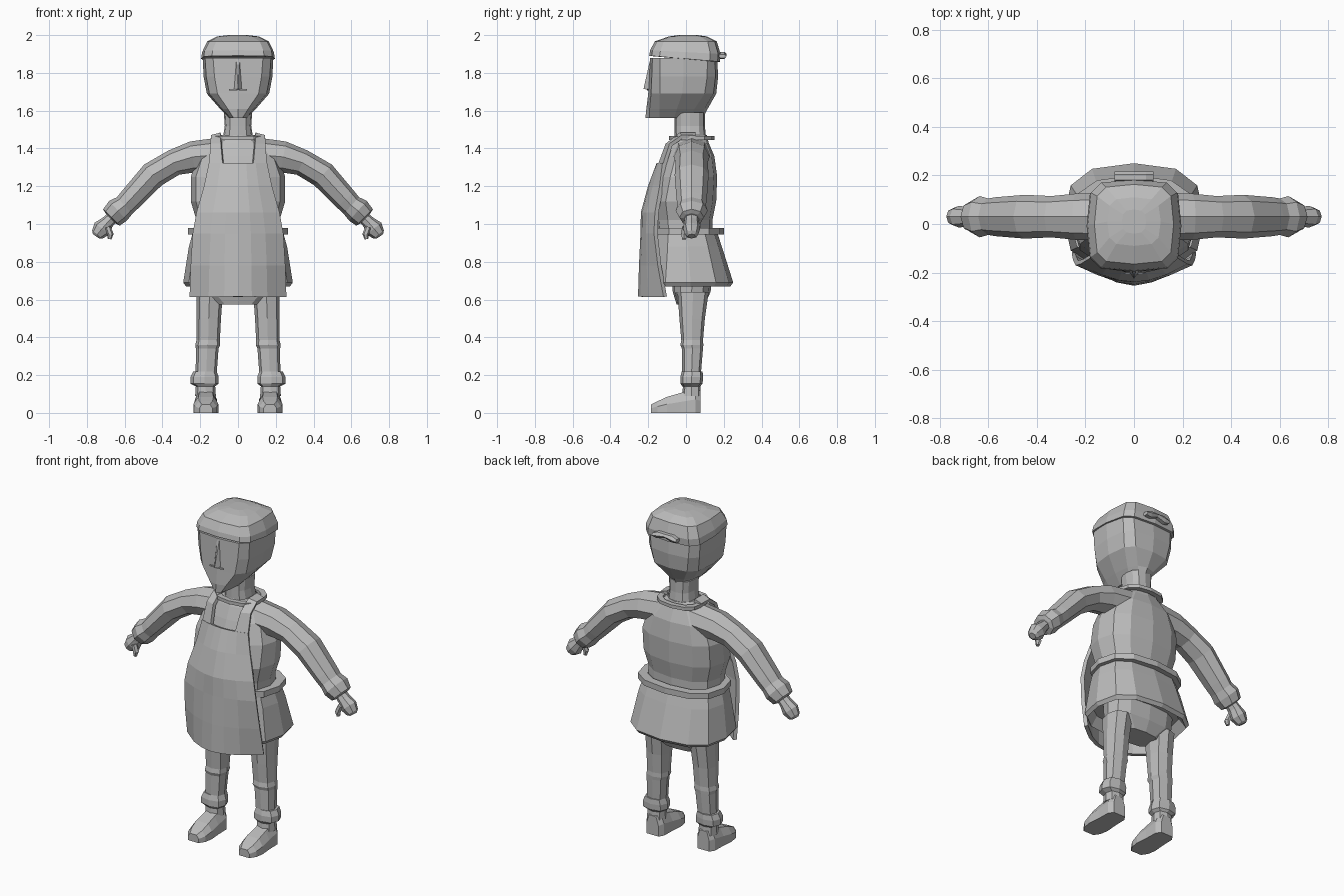
import bpy, bmesh, math
from mathutils import Vector

grey = bpy.data.materials.new("clay_grey")
grey.diffuse_color = (0.5, 0.5, 0.5, 1)


def make(name, verts, faces, mirror=False, thick=0):
    me = bpy.data.meshes.new(name)
    me.from_pydata(verts, [], faces)
    me.materials.append(grey)
    bm = bmesh.new()
    bm.from_mesh(me)
    bmesh.ops.recalc_face_normals(bm, faces=bm.faces)
    bm.to_mesh(me)
    bm.free()
    ob = bpy.data.objects.new(name, me)
    bpy.context.collection.objects.link(ob)
    if thick:
        m = ob.modifiers.new("thickness", 'SOLIDIFY')
        m.thickness, m.offset = thick, 0
    if mirror:
        ob.modifiers.new("mirror", 'MIRROR')
    return ob


def loft(name, rings, mirror=False, caps=True, closed=False):
    n, verts = len(rings[0]), [p for r in rings for p in r]
    k = len(rings)
    faces = [(i % k * n + j, i % k * n + (j + 1) % n,
              (i + 1) % k * n + (j + 1) % n, (i + 1) % k * n + j)
             for i in range(k if closed else k - 1) for j in range(n)]
    if caps and not closed:
        faces += [tuple(range(n)), tuple(range((k - 1) * n, k * n))]
    return make(name, verts, faces, mirror)


def ring(z, hw, yf, yb, p=0.75, n=12, cx=0, tilt=0):
    # rounded-rectangle section; tilt raises the front edge
    out = []
    for i in range(n):
        a = 2 * math.pi * i / n
        c, s = math.cos(a), math.sin(a)
        x = math.copysign(abs(c) ** p, c) * hw
        t = math.copysign(abs(s) ** p, s)
        out.append((cx + x, (yf + yb) / 2 + t * (yb - yf) / 2, z - t * tilt))
    return out


def tube(name, path, n=8):
    # path entries: x, y, z, radius in the xz plane, radius along y
    rings = []
    for i, (x, y, z, r, ry) in enumerate(path):
        a, b = path[max(i - 1, 0)], path[min(i + 1, len(path) - 1)]
        d = Vector((b[0] - a[0], 0, b[2] - a[2])).normalized()
        side = Vector((-d.z, 0, d.x))
        rings.append([Vector((x, y, z)) + side * r * math.cos(t) + Vector((0, ry * math.sin(t), 0))
                      for t in (2 * math.pi * j / n for j in range(n))])
    return loft(name, rings, mirror=True)


# head, neck and cap
loft("head", [ring(*r) for r in (
    (1.56, .045, -.215, .09, 1), (1.61, .095, -.21, .115, .8), (1.69, .165, -.20, .16, .6),
    (1.78, .182, -.195, .17, .55), (1.88, .187, -.19, .165, .5))])
loft("neck", [ring(1.42, .085, -.06, .11), ring(1.52, .07, -.06, .10), ring(1.59, .075, -.06, .10)])
loft("cap", [ring(1.873, .175, -.175, .16, .5, tilt=.015), ring(1.875, .195, -.195, .18, .5, tilt=.016),
             ring(1.91, .19, -.19, .183, .5, tilt=.01),
             ring(1.967, .163, -.165, .163, .5), ring(1.993, .11, -.09, .11, .6), ring(2, .05, -.04, .06)])
# nose wedge and mouth plate
make("nose", [(-.008, -.19, 1.87), (.008, -.19, 1.87), (-.025, -.19, 1.71), (.025, -.19, 1.71), (0, -.225, 1.715)],
     [(0, 2, 4), (0, 4, 1), (1, 4, 3), (2, 3, 4), (0, 1, 3, 2)])
loft("mouth", [ring(1.707, .047, -.207, -.199, n=6), ring(1.715, .047, -.207, -.199, n=6)])
# cap knot at the back
for s in (-1, 1):
    loft("cap_bow", [[(s * x, .193 + .022 * math.cos(a), 1.9 - abs(x) * .15 + h * math.sin(a))
                      for a in (i * math.pi / 3 for i in range(6))]
                     for x, h in ((0, .012), (.05, .022), (.08, .012))])

# shirt body and collar
loft("shirt", [ring(*r) for r in (
    (.93, .22, -.15, .14, .8), (1.02, .22, -.16, .14, .8), (1.12, .25, -.18, .16, .8),
    (1.25, .25, -.15, .165, .8), (1.36, .21, -.11, .15, .8), (1.43, .14, -.08, .12, .8),
    (1.47, .09, -.06, .11, 1))])


def band(name, z0, z1, hw, yf, yb, t, p=.8):
    return loft(name, [ring(z, hw - i, yf + i, yb - i, p)
                       for z, i in ((z0, 0), (z1, 0), (z1, t), (z0, t))], closed=True)


band("apron_neck_loop", 1.445, 1.465, .14, -.09, .15, .03)
band("apron_waist_tie", .945, .98, .265, -.17, .20, .05)
# tunic skirt, hollow underneath, and hips
loft("skirt", [ring(*r) for r in (
    (.97, .235, -.16, .16, .75), (.88, .26, -.17, .19, .75), (.69, .29, -.20, .25, .75),
    (.67, .275, -.19, .235, .75), (.73, .245, -.16, .19, .75))])
loft("hips", [ring(.8, .22, -.08, .15), ring(.64, .21, -.07, .13), ring(.575, .12, -.05, .10)])


# apron: half-width, centre depth and edge depth at each height
def curve_rows(rows, us):
    return [(w * u, yc + (ye - yc) * abs(u) ** 1.8, z) for z, w, yc, ye in rows for u in us]


def grid(cols, rows):
    return [(i * cols + j, i * cols + j + 1, (i + 1) * cols + j + 1, (i + 1) * cols + j)
            for i in range(rows - 1) for j in range(cols - 1)]


panel = [(.615, .25, -.243, -.11), (.78, .245, -.238, -.14), (.95, .235, -.23, -.16), (1.06, .215, -.228, -.155),
         (1.2, .175, -.19, -.13), (1.32, .15, -.145, -.115)]
us = (-1, -.6, -.28, 0, .28, .6, 1)
make("apron", curve_rows(panel, us), grid(7, 6), thick=.022)
# straps
make("apron_strap", [(.078, -.14, 1.31), (.15, -.115, 1.31), (.088, -.10, 1.42), (.143, -.08, 1.42),
                     (.09, -.03, 1.475), (.14, -.02, 1.462), (.09, .05, 1.475), (.135, .05, 1.46)],
     grid(2, 4), mirror=True, thick=.02)

# sleeves, cuffs, hands
tube("sleeve", [(.08, .03, 1.37, .09, .10), (.24, .03, 1.355, .083, .095), (.34, .03, 1.325, .07, .085),
                (.45, .03, 1.26, .072, .09), (.57, .03, 1.13, .063, .08), (.60, .03, 1.098, .06, .075),
                (.635, .03, 1.07, .07, .085), (.67, .03, 1.035, .062, .065), (.675, .03, 1.03, .04, .045)])
tube("hand", [(.65, .03, 1.05, .03, .035), (.69, .03, 1.01, .035, .04), (.72, .03, .975, .05, .045),
              (.745, .03, .945, .035, .035), (.752, .03, .935, .02, .02)])
tube("thumb", [(.69, -.005, .985, .015, .018), (.675, -.01, .945, .017, .018), (.68, -.01, .92, .01, .012)], 6)


# trousers, socks, shoes
def leg(name, rows):
    loft(name, [ring(z, w, yf, yb, .75, 8, cx) for z, cx, w, yf, yb in rows], mirror=True)


leg("trouser_leg", [(.64, .15, .07, -.045, .12), (.5, .155, .065, -.035, .10), (.385, .158, .062, -.025, .09),
                    (.36, .16, .066, -.03, .092), (.34, .163, .06, -.022, .09), (.22, .168, .056, -.02, .08)])
leg("trouser_cuff", [(.22, .175, .062, -.022, .088), (.19, .177, .075, -.03, .09),
                     (.155, .177, .075, -.03, .088), (.14, .172, .05, -.02, .075)])
leg("ankle", [(.16, .172, .05, -.015, .075), (.09, .172, .055, -.02, .078)])
shoe = [(.078, .04, .115), (.05, .058, .13), (-.03, .06, .105), (-.10, .066, .085), (-.15, .058, .062), (-.185, .035, .045)]
loft("shoe", [[(.17 - w, y, 0), (.17 + w, y, 0), (.17 + w, y, h * .55), (.17 + w * .6, y, h),
               (.17 - w * .6, y, h), (.17 - w, y, h * .55)] for y, w, h in shoe], mirror=True)
